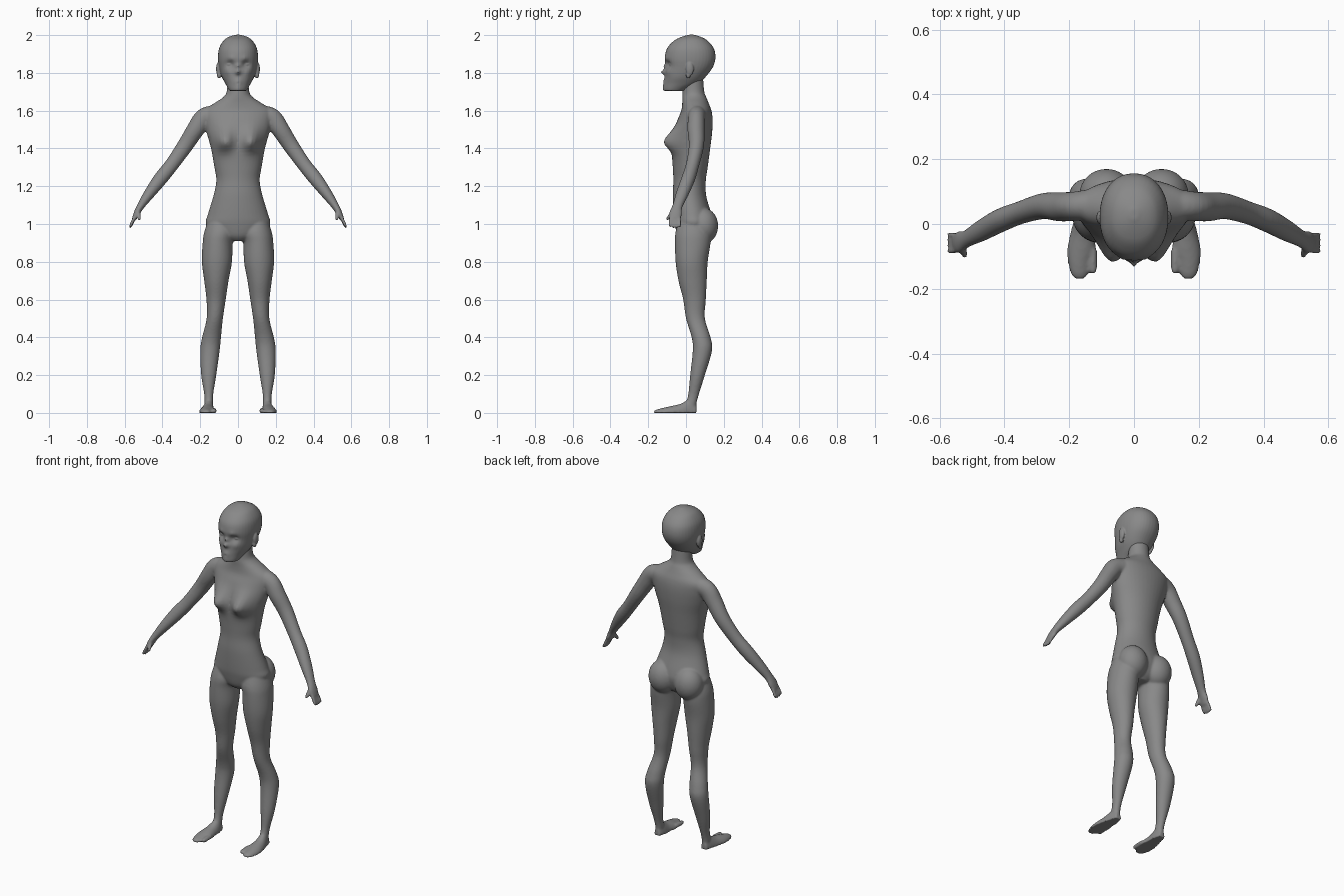
import bpy
import bmesh
import math
from mathutils import Vector, Matrix

cube = bpy.data.objects.get("Cube")
if cube:
    bpy.data.objects.remove(cube, do_unlink=True)

SEGMENTS = 40
SIDES = (1, -1)


def make_material(name, colour):
    material = bpy.data.materials.new(name)
    material.use_nodes = True
    material.diffuse_color = colour
    material.node_tree.nodes["Principled BSDF"].inputs["Base Color"].default_value = colour
    return material


def refine(rows, steps=5):
    """Smoothly interpolate rows of section values."""
    result = []
    last = len(rows) - 1
    for i in range(last):
        before, start, end, after = (rows[max(i - 1, 0)], rows[i],
                                     rows[i + 1], rows[min(i + 2, last)])
        for step in range(steps):
            t = step / steps
            result.append([
                b + 0.5 * t * (c - a + t * (2 * a - 5 * b + 4 * c - d + t * (3 * (b - c) + d - a)))
                for a, b, c, d in zip(before, start, end, after)])
    result.append(list(rows[-1]))
    return result


def angles():
    for i in range(SEGMENTS):
        angle = math.tau * i / SEGMENTS
        yield math.cos(angle), math.sin(angle)


def loft(bm, rings):
    """Skin a list of rings and close both ends."""
    loops = [[bm.verts.new(point) for point in ring] for ring in rings]
    for low, high in zip(loops, loops[1:]):
        for i in range(SEGMENTS):
            j = (i + 1) % SEGMENTS
            bm.faces.new((low[i], low[j], high[j], high[i]))
    bm.faces.new(loops[0][::-1])
    bm.faces.new(loops[-1])
    return [vert for loop in loops for vert in loop]


def column(bm, rows, side=1, power=1.0):
    """Upright loft; rows hold height, x range and y range."""
    rings = []
    for z, x0, x1, y0, y1 in refine(rows):
        rings.append([
            (side * ((x0 + x1) / 2 + (x1 - x0) / 2 * math.copysign(abs(c) ** power, c)),
             (y0 + y1) / 2 + (y1 - y0) / 2 * math.copysign(abs(s) ** power, s), z)
            for c, s in angles()])
    return loft(bm, rings)


def limb(bm, rows, side):
    """Tube along a path; rows hold a point, its thickness and its depth."""
    rows = refine(rows)
    rings = []
    for i, row in enumerate(rows):
        ahead, behind = rows[min(i + 1, len(rows) - 1)], rows[max(i - 1, 0)]
        along = (Vector(ahead[:3]) - Vector(behind[:3])).normalized()
        across = along.cross(Vector((0, 1, 0))).normalized()
        deep = across.cross(along)
        ring = [Vector(row[:3]) + across * row[3] * c + deep * row[4] * s for c, s in angles()]
        rings.append([(side * p.x, p.y, p.z) for p in ring])
    loft(bm, rings)


def ball(bm, centre, size):
    matrix = Matrix.Translation(centre) @ Matrix.Diagonal((*size, 1))
    bmesh.ops.create_uvsphere(bm, u_segments=32, v_segments=20, radius=1, matrix=matrix)


def digit(bm, start, end, radius, side):
    """Tapered finger or toe with a round tip."""
    start, end = Vector(start), Vector(end)
    rows = [(*start.lerp(end, t), radius * k, radius * k)
            for t, k in ((0, 1), (0.5, 1), (0.85, 0.9), (1, 0.5))]
    limb(bm, rows, side)


def swell(verts, x, z, radius, amount):
    """Push the front surface in or out around a spot on both sides."""
    for vert in verts:
        if vert.co.y < 0.0:
            away = (abs(vert.co.x) - x) ** 2 + (vert.co.z - z) ** 2
            vert.co.y += amount * math.exp(-away / radius ** 2)


def finish(bm, name, material, voxel, rounds):
    """Fuse the overlapping parts into one smooth skin."""
    bmesh.ops.recalc_face_normals(bm, faces=bm.faces)
    mesh = bpy.data.meshes.new(name)
    bm.to_mesh(mesh)
    bm.free()
    obj = bpy.data.objects.new(name, mesh)
    bpy.context.scene.collection.objects.link(obj)
    mesh.materials.append(material)
    fuse = obj.modifiers.new("fuse", 'REMESH')
    fuse.mode = 'VOXEL'
    fuse.voxel_size = voxel
    fuse.use_smooth_shade = True
    soften = obj.modifiers.new("soften", 'SMOOTH')
    soften.factor = 0.5
    soften.iterations = rounds
    return obj


skin = make_material("grey skin", (0.25, 0.25, 0.25, 1))
body = bmesh.new()

# Torso and neck: height, half width, front, back
torso = [(0.91, 0.05, -0.02, 0.09), (0.94, 0.12, -0.045, 0.12), (1.0, 0.17, -0.06, 0.14),
         (1.05, 0.16, -0.066, 0.135), (1.15, 0.13, -0.07, 0.107), (1.23, 0.115, -0.067, 0.105),
         (1.3, 0.125, -0.07, 0.115), (1.4, 0.143, -0.075, 0.128), (1.48, 0.165, -0.065, 0.138),
         (1.55, 0.18, -0.045, 0.141), (1.6, 0.18, -0.025, 0.135), (1.64, 0.125, -0.02, 0.12),
         (1.67, 0.08, -0.02, 0.108), (1.7, 0.06, -0.018, 0.097), (1.78, 0.055, -0.01, 0.09)]
chest = column(body, [(z, -w, w, front, back) for z, w, front, back in torso])
swell(chest, 0.07, 1.43, 0.045, -0.05)
swell(chest, 0.075, 1.48, 0.05, -0.02)

# Leg: height, inner, outer, front, back
leg = [(1.04, 0.04, 0.15, -0.03, 0.1), (0.96, 0.015, 0.178, -0.055, 0.13),
       (0.9, 0.028, 0.187, -0.058, 0.13), (0.8, 0.032, 0.191, -0.055, 0.115),
       (0.7, 0.05, 0.179, -0.04, 0.11), (0.6, 0.065, 0.167, -0.015, 0.105),
       (0.5, 0.08, 0.166, 0.0, 0.1), (0.4, 0.09, 0.19, 0.03, 0.13),
       (0.33, 0.097, 0.2, 0.036, 0.138), (0.2, 0.115, 0.195, 0.022, 0.1),
       (0.1, 0.131, 0.179, 0.012, 0.069), (0.05, 0.132, 0.177, 0.0, 0.056),
       (0.0, 0.135, 0.175, 0.0, 0.05)]

# Foot: y, centre x, half width, height
foot = [(0.055, 0.155, 0.018, 0.04), (0.02, 0.155, 0.028, 0.07), (-0.03, 0.16, 0.037, 0.048),
        (-0.08, 0.162, 0.045, 0.036), (-0.12, 0.168, 0.036, 0.027),
        (-0.155, 0.168, 0.027, 0.018), (-0.17, 0.167, 0.015, 0.01)]

# Arm: point, thickness, depth
arm = [(0.12, 0.06, 1.58, 0.05, 0.05), (0.18, 0.055, 1.56, 0.052, 0.045),
       (0.225, 0.053, 1.5, 0.047, 0.045), (0.28, 0.055, 1.415, 0.042, 0.04),
       (0.35, 0.035, 1.315, 0.037, 0.035), (0.41, 0.012, 1.24, 0.037, 0.036),
       (0.47, -0.02, 1.16, 0.029, 0.033), (0.515, -0.045, 1.095, 0.02, 0.027),
       (0.537, -0.055, 1.055, 0.016, 0.034), (0.55, -0.058, 1.025, 0.012, 0.029)]

for side in SIDES:
    column(body, leg, side)
    loft(body, [[(side * (x + w * c), y, h * max(s, 0)) for c, s in angles()]
                for y, x, w, h in refine(foot)])
    digit(body, (0.127, -0.08, 0.013), (0.126, -0.153, 0.01), 0.013, side)
    limb(body, arm, side)
    # Buttock
    ball(body, (side * 0.085, 0.092, 0.99), (0.083, 0.078, 0.095))
    # Fingers and thumb
    for k in (-1.5, -0.5, 0.5, 1.5):
        digit(body, (0.545, -0.058 + 0.015 * k, 1.04),
              (0.573, -0.058 + 0.018 * k, 0.975 + 0.006 * abs(k)), 0.0085, side)
    digit(body, (0.528, -0.065, 1.075), (0.522, -0.102, 1.02), 0.01, side)

finish(body, "body", skin, 0.006, 6)

# Head: height, half width, front, back
head = bmesh.new()
skull = [(1.705, 0.045, -0.115, -0.01), (1.72, 0.054, -0.117, 0.02), (1.745, 0.068, -0.115, 0.07),
         (1.78, 0.086, -0.112, 0.105), (1.83, 0.1, -0.108, 0.142), (1.88, 0.106, -0.112, 0.156),
         (1.93, 0.1, -0.1, 0.147), (1.97, 0.077, -0.064, 0.115), (1.99, 0.05, -0.025, 0.08),
         (2.002, 0.012, 0.015, 0.045)]
face = column(head, [(z, -w, w, front, back) for z, w, front, back in refine(skull, 3)],
              power=0.92)
# Eye sockets, brow, nose, cheeks, lips and chin
for spot in ((0.042, 1.846, 0.021, 0.017), (0.035, 1.875, 0.016, -0.005),
             (0, 1.805, 0.014, -0.024), (0, 1.835, 0.012, -0.012),
             (0.055, 1.805, 0.02, -0.006), (0, 1.75, 0.02, -0.008),
             (0, 1.745, 0.006, 0.004), (0, 1.715, 0.018, -0.006)):
    swell(face, *spot)
# Eyelids and ears
for side in SIDES:
    ball(head, (side * 0.042, -0.073, 1.845), (0.02, 0.016, 0.011))
    ball(head, (side * 0.104, 0.02, 1.82), (0.012, 0.021, 0.036))
    ball(head, (side * 0.1, 0.012, 1.79), (0.012, 0.012, 0.02))

finish(head, "head", skin, 0.004, 4)
